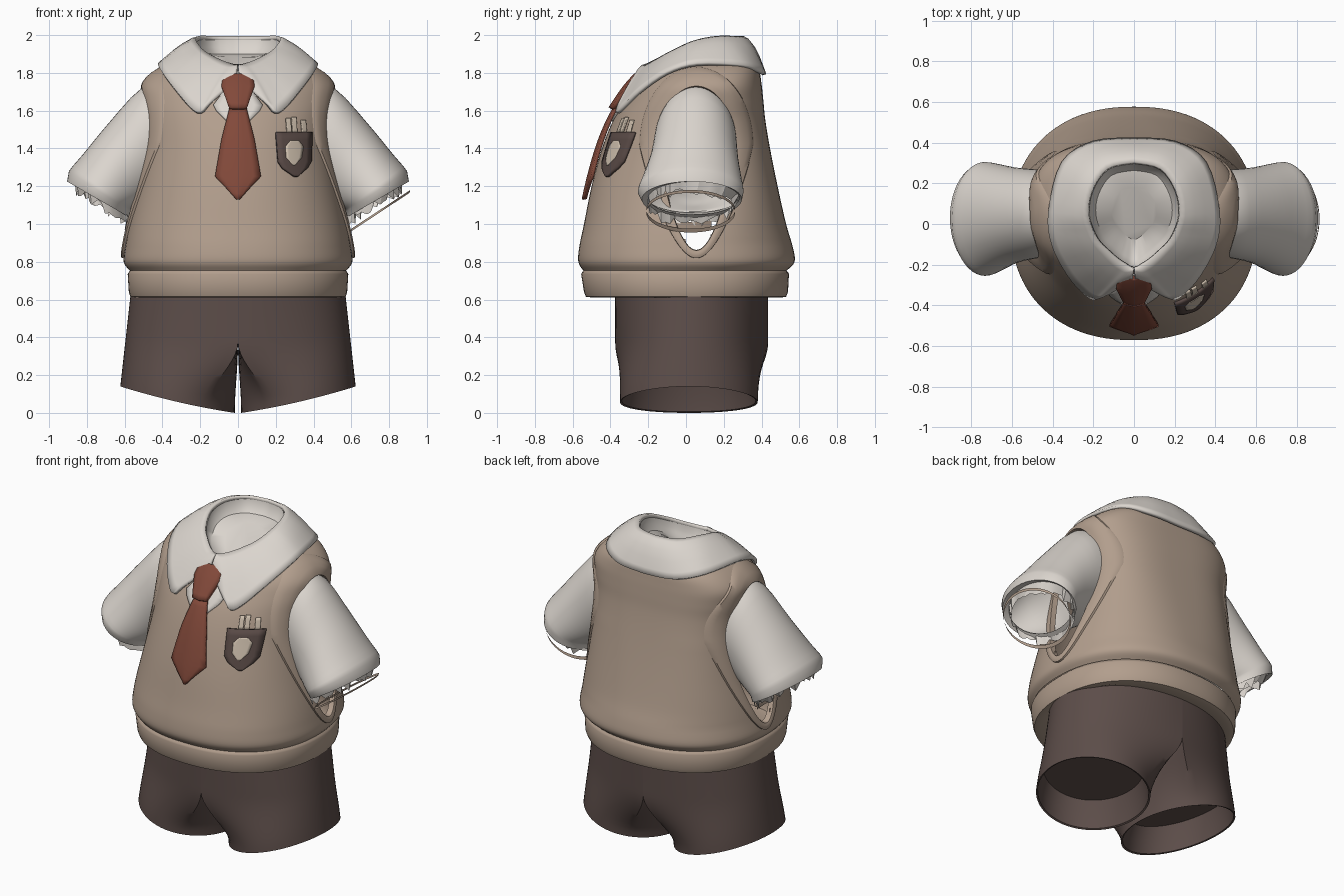
import bpy, bmesh, math, random
from math import sin, cos, pi
from mathutils import Vector

if "Cube" in bpy.data.objects:
    bpy.data.objects.remove(bpy.data.objects["Cube"])

random.seed(4)


def mat(name, r, g, b):
    m = bpy.data.materials.new(name)
    lin = lambda c: ((c / 255 + 0.055) / 1.055) ** 2.4
    m.diffuse_color = (lin(r), lin(g), lin(b), 1)
    m.use_nodes = True
    m.node_tree.nodes["Principled BSDF"].inputs["Base Color"].default_value = m.diffuse_color
    return m


TAN = mat("tan_knit", 178, 158, 141)
WHITE = mat("off_white_cotton", 219, 213, 206)
BROWN = mat("dark_brown_cloth", 92, 77, 73)
RED = mat("rust_red", 130, 73, 58)
BADGE = mat("badge_brown", 88, 73, 69)
CREAM = mat("cream", 205, 190, 172)


def obj(name, verts, faces, m, thick=0, offset=-1, angle=40):
    me = bpy.data.meshes.new(name)
    me.from_pydata([tuple(v) for v in verts], [], faces)
    bm = bmesh.new()
    bm.from_mesh(me)
    bmesh.ops.remove_doubles(bm, verts=bm.verts, dist=0.0005)
    bmesh.ops.recalc_face_normals(bm, faces=bm.faces)
    bm.to_mesh(me)
    bm.free()
    me.materials.append(m)
    o = bpy.data.objects.new(name, me)
    bpy.context.collection.objects.link(o)
    if thick:
        s = o.modifiers.new("thickness", 'SOLIDIFY')
        s.thickness, s.offset = thick, offset
    bpy.ops.object.select_all(action='DESELECT')
    o.select_set(True)
    bpy.context.view_layer.objects.active = o
    bpy.ops.object.shade_smooth_by_angle(angle=math.radians(angle))
    return o


def loft(name, rings, m, closed=True, cap=False, skip=None, **kw):
    n = len(rings[0])
    verts = [Vector(p) for r in rings for p in r]
    faces = []
    for i in range(len(rings) - 1):
        for j in range(n if closed else n - 1):
            k = (j + 1) % n
            f = (i * n + j, i * n + k, (i + 1) * n + k, (i + 1) * n + j)
            if not skip or not skip(sum((verts[q] for q in f), Vector()) / 4):
                faces.append(f)
    if cap:
        faces.append(tuple(range((len(rings) - 1) * n, len(rings) * n)))
    return obj(name, verts, faces, m, **kw)


def spline(rows, t):
    """Smooth interpolation through rows, t in row units."""
    i = max(0, min(int(t), len(rows) - 2))
    u = t - i
    p = [rows[max(0, min(len(rows) - 1, i + k))] for k in (-1, 0, 1, 2)]
    return [0.5 * (2 * b + (c - a) * u + (2 * a - 5 * b + 4 * c - d) * u * u
                   + (3 * b - a - 3 * c + d) * u ** 3) for a, b, c, d in zip(*p)]


# Vest profile: height, half width, front y, back y
BODY = [(.755, .575, -.545, .535), (.80, .605, -.57, .575), (.88, .597, -.565, .565),
        (1.0, .575, -.54, .53), (1.2, .53, -.50, .485), (1.4, .495, -.445, .445),
        (1.55, .49, -.385, .42), (1.65, .50, -.325, .41), (1.74, .495, -.26, .40),
        (1.82, .42, -.18, .385), (1.88, .30, -.10, .34)]
DENSE = [spline(BODY, k / 5) for k in range(51)]


def power(z, back):
    """Squareness of the outline: rounder chest, flatter upper back."""
    return 2.25 + (.75 if back else -.15) * max(0, min(1, (z - .9) / .5))


def row_at(z):
    for a, b in zip(DENSE, DENSE[1:]):
        if z <= b[0]:
            u = max(0, (z - a[0]) / (b[0] - a[0]))
            return [p + (q - p) * u for p, q in zip(a, b)]
    return DENSE[-1]


def arc(v, r, n):
    return max(0, 1 - min(1, abs(v / r)) ** n) ** (1 / n)


def front_y(x, z):
    _, a, f, b = row_at(z)
    return (f + b) / 2 - (b - f) / 2 * arc(x, a, power(z, False))


def side_x(y, z):
    _, a, f, b = row_at(z)
    return a * arc(y - (f + b) / 2, (b - f) / 2, power(z, y > (f + b) / 2))


def ring(z, a, f, b, n=96):
    pts = []
    for k in range(n):
        c, s = cos(2 * pi * k / n), sin(2 * pi * k / n)
        e = 2 / power(z, s > 0)
        pts.append((a * math.copysign(abs(c) ** e, c),
                    (f + b) / 2 + (b - f) / 2 * math.copysign(abs(s) ** e, s), z))
    return pts


def armhole(t, s):
    """Egg-shaped armhole outline in (y, z), s grows it."""
    c = cos(t)
    s *= 1 - .6 * max(0, -c)
    return (0.055 + (.20 + s) * sin(t) * (1 - .25 * max(0, -c)),
            1.42 + c * ((.31 if c > 0 else .56) + s))


def open_area(c):
    """Vest faces removed at the armholes and under the collar."""
    dy, dz = c.y - .055, c.z - 1.42
    rz = .33 if dz > 0 else .57
    w = .22 * (1 - .25 * max(0, -dz / rz))
    hole = abs(c.x) > .2 and (dy / w) ** 2 + (dz / rz) ** 2 < 1
    return hole or (c.z > (1.79 if c.y < 0 else 1.835) and abs(c.x) < .33)


# Vest body, waistband and armhole trims
loft("vest_body", [ring(*r) for r in DENSE], TAN, skip=open_area)
loft("vest_waistband", [ring(*r) for r in (
    (.765, .56, -.53, .52), (.745, .578, -.55, .54), (.735, .584, -.555, .545), (.64, .578, -.54, .54),
    (.615, .57, -.53, .53), (.61, .54, -.49, .50), (.63, .50, -.36, .41))], TAN)
for sx, side in ((1, "right"), (-1, "left")):
    rings = []
    for s, off in ((.105, -.010), (.10, .012), (.075, .016), (.05, .018), (.025, .017), (0, .014), (-.008, -.02)):
        pts = [armhole(2 * pi * k / 96, s) for k in range(96)]
        rings.append([(sx * (side_x(y, z) + off), y, z) for y, z in pts])
    loft("armhole_trim_" + side, rings, TAN)

# Sleeves: upper edge x, z, lower edge x, z, half depth
SLEEVE = [(.38, 1.74, .38, 1.16, .205), (.515, 1.715, .44, 1.13, .218), (.68, 1.54, .49, 1.10, .235),
          (.82, 1.37, .54, 1.08, .265), (.895, 1.28, .57, 1.065, .28), (.905, 1.225, .575, 1.035, .265),
          (.87, 1.225, .60, 1.05, .24)]


def sleeve_ring(r, sx, n=48, ragged=0):
    ux, uz, lx, lz, d = r
    pts = []
    for k in range(n):
        c, s = cos(2 * pi * k / n), sin(2 * pi * k / n)
        drop = ragged * random.random()
        pts.append((sx * ((ux + lx) / 2 + (ux - lx) / 2 * c - .5 * drop),
                    .055 - .4 * (d - .205) * (uz > 1.2) - .03 * (uz <= 1.2) + d * s,
                    (uz + lz) / 2 + (uz - lz) / 2 * c + drop))
    return pts


for sx, side in ((1, "right"), (-1, "left")):
    rows = [spline(SLEEVE, k / 3) for k in range(13)] + SLEEVE[5:]
    loft("sleeve_" + side, [sleeve_ring(r, sx) for r in rows], WHITE)
    loft("torn_cuff_" + side, [sleeve_ring((.87, 1.23, .585, 1.06, .245), sx),
                               sleeve_ring((.87, 1.15, .58, .975, .22), sx, ragged=.05)], WHITE, angle=20)
# Loose cuff ring on one arm, cuff scrap on the other
loft("loose_cuff_ring", [sleeve_ring((.912, 1.18, .60, .975, .235), 1),
                         sleeve_ring((.908, 1.165, .59, .955, .235), 1)], TAN)
scrap = sleeve_ring((.87, 1.18, .57, 1.01, .22), -1)[20:29]
loft("cuff_scrap", [scrap, [(x - .01, y, z - .05) for x, y, z in scrap]], TAN, closed=False)

# Collar: paired inner and outer edges, back centre to front;
# an outer y of None drapes that point on the chest
HALF = [((0, .30, 1.985), (0, .415, 1.79)), ((.13, .27, 1.985), (.2, .40, 1.80)),
        ((.205, .16, 1.985), (.35, .30, 1.835)), ((.22, .04, 1.96), (.415, .06, 1.845)),
        ((.18, -.07, 1.91), (.40, -.10, 1.80)), ((.12, -.135, 1.875), (.325, None, 1.70)),
        ((.075, -.175, 1.855), (.25, None, 1.615)), ((.045, -.195, 1.845), (.20, None, 1.59)),
        ((.02, -.21, 1.838), (.15, None, 1.635)), ((0, -.215, 1.835), (.008, None, 1.76))]
flat = [i + (o if o[1] is not None else (o[0], front_y(o[0], o[2]) - .03, o[2])) for i, o in HALF]
right = [spline(flat, k / 4) for k in range(4 * (len(flat) - 1) + 1)]
whole = [(-p[0], p[1], p[2], -p[3], p[4], p[5]) for p in reversed(right[1:])] + right
rings = []
for t in (0, .12, .35, .6, .85, 1):
    rings.append([Vector(p[:3]).lerp(Vector(p[3:]), t)
                  + (.028 if p[4] > 0 else .02) * sin(pi * t ** .7) * Vector((p[3] * .8, p[4] * 1.2, .6))
                  for p in whole])
loft("shirt_collar", rings, WHITE, closed=False, thick=.022, offset=0)

# Shirt cloth seen through the neck opening
inner = [Vector(p[:3]) for p in whole]
loft("shirt_neck", [[Vector((p.x * s, .06 + (p.y - .06) * s, p.z - d)) for p in inner]
                    for s, d in ((1, 0), (.97, .05), (.85, .085), (.5, .1))],
     WHITE, cap=True)


# Plates that follow the vest front
def plate(name, outline, m, off, thick, ridge=0.0):
    """Outline of (z, left x, right x) rows draped on the chest."""
    rows = []
    for a, b in zip(outline, outline[1:]):
        rows += [[p + (q - p) * k / 4 for p, q in zip(a, b)] for k in range(4)]
    rows.append(outline[-1])
    rings = []
    for z, l, r in rows:
        xs = [l + (r - l) * k / 6 for k in range(7)]
        rings.append([(x, front_y(x, z) - off - ridge * (1 - abs(k - 3) / 3), z) for k, x in enumerate(xs)])
    return loft(name, rings, m, closed=False, thick=thick, offset=0, angle=25)


plate("shirt_front", [(1.76, -.03, .03), (1.63, -.13, .13), (1.60, -.115, .115), (1.545, -.06, .06)],
      WHITE, .006, .008)
plate("tie_knot", [(1.785, -.05, .05), (1.765, -.08, .08), (1.72, -.085, .085), (1.61, -.045, .045)],
      RED, .034, .03, .012)
plate("tie_blade", [(1.615, -.042, .042), (1.45, -.085, .085), (1.25, -.12, .12), (1.13, -.004, .004)],
      RED, .018, .018, .010)
plate("badge_pocket", [(1.485, .20, .39), (1.33, .212, .385), (1.295, .235, .365), (1.25, .30, .315)],
      BADGE, .010, .016)
plate("badge_emblem", [(1.44, .275, .32), (1.41, .25, .345), (1.35, .255, .335), (1.31, .29, .30)],
      CREAM, .018, .008)
for i, (x, top) in enumerate(((.265, 1.56), (.295, 1.565), (.345, 1.55))):
    plate("pocket_pen_%d" % (i + 1), [(top, x - .012, x + .012), (1.48, x - .006, x + .018)],
          CREAM, .008, .009)


# Shorts: half-pelvis outline blending to a tilted round hem
def leg_ring(sx, t, s=1.0, lift=0.0, n=66):
    u = max(0, (t - .45) / .55)
    late = u * u * (3 - 2 * u)
    pts = []
    for k in range(n):
        th = -pi + 2 * pi * k / n
        if abs(th) < 2 * pi / 3 - .001:
            px, py = .565 * cos(th * .75), .405 * sin(th * .75)
        else:
            px, py = 0, .405 * math.copysign((pi - abs(th)) / (pi / 3), th)
        ex, ey = .32 + .303 * s * cos(th), .015 + .365 * s * sin(th)
        ez = .07 + .07 * cos(th) * s - .012 * sin(th) ** 2 + lift
        inward = min(1, (1 - cos(th)) / 1.5)
        w = t + (late - t) * inward
        pts.append((sx * (px + (ex - px) * w), .03 + py + (ey - .03 - py) * w, .66 + (ez - .66) * t))
    return pts


for sx, side in ((1, "right"), (-1, "left")):
    rings = [leg_ring(sx, k / 20) for k in range(21)]
    rings += [leg_ring(sx, 1, .97, .004), leg_ring(sx, 1, .95, .08), leg_ring(sx, 1, .88, .17)]
    loft("shorts_leg_" + side, rings, BROWN, cap=True, skip=lambda c: abs(c.x) < .001)
